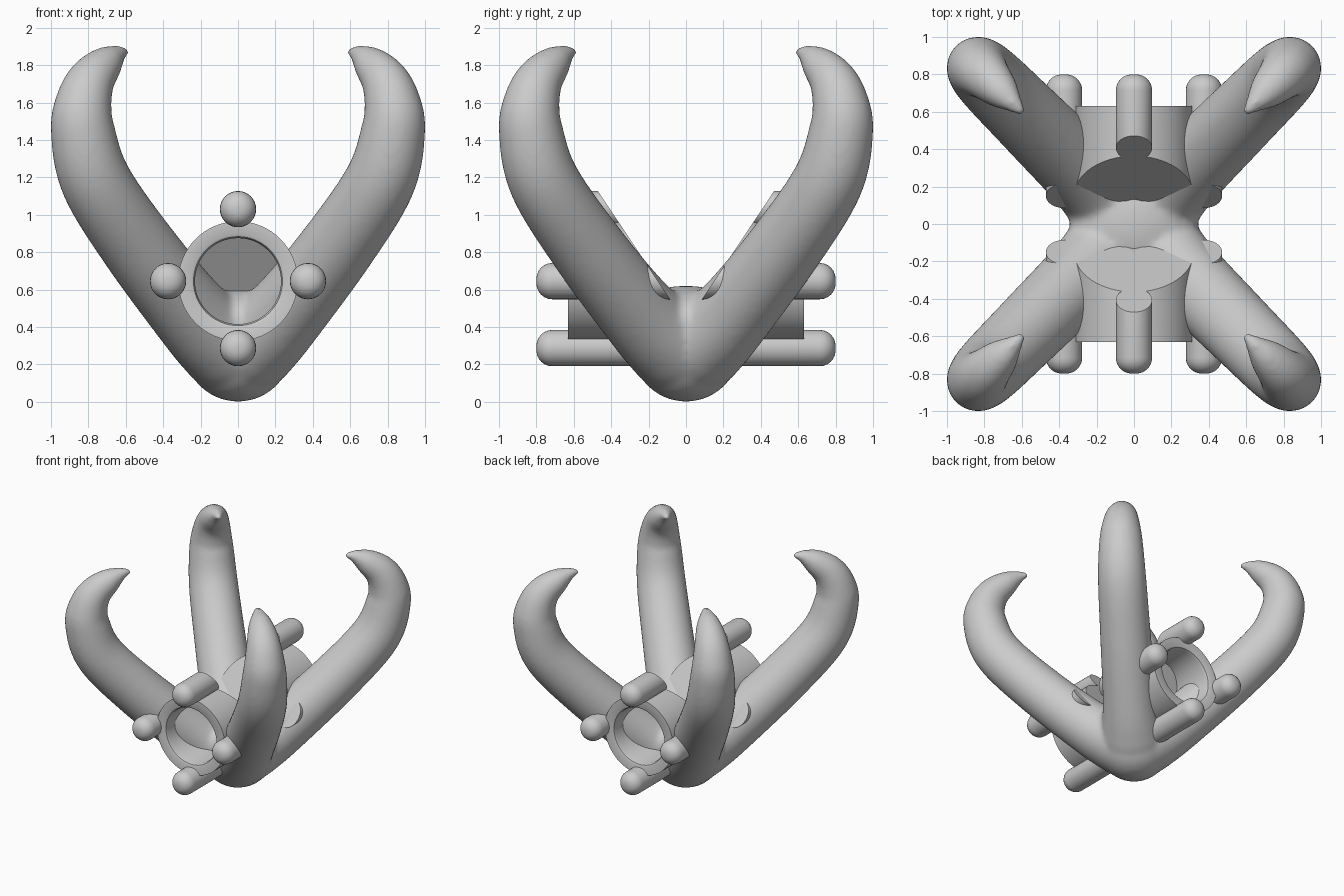
import bpy, bmesh, math
from mathutils import Vector

if "Cube" in bpy.data.objects:
    bpy.data.objects.remove(bpy.data.objects["Cube"])


def finish(bm, name):
    bmesh.ops.recalc_face_normals(bm, faces=bm.faces)
    me = bpy.data.meshes.new(name)
    bm.to_mesh(me)
    bm.free()
    ob = bpy.data.objects.new(name, me)
    bpy.context.collection.objects.link(ob)
    return ob


def loft(bm, rings):
    """Join equal-length point rings with quads and cap both ends."""
    vr = [[bm.verts.new(p) for p in r] for r in rings]
    n = len(vr[0])
    for a, b in zip(vr, vr[1:]):
        for i in range(n):
            j = (i + 1) % n
            bm.faces.new((a[i], a[j], b[j], b[i]))
    bm.faces.new(vr[0])
    bm.faces.new(vr[-1])


def shade(ob, angle=35):
    bpy.ops.object.select_all(action='DESELECT')
    ob.select_set(True)
    bpy.context.view_layer.objects.active = ob
    bpy.ops.object.shade_smooth_by_angle(angle=math.radians(angle))


def slope_y(z):
    """Inner V-shaped cut: distance from the middle at height z."""
    return max(0.0, 0.1 + (z - 0.57) / 1.5)


def lathe_y(name, cx, cz, profile, side, n):
    """Revolve (radius, y, follows_slope) points about an axis along y."""
    bm = bmesh.new()
    rings = []
    for r, y, sloped in profile:
        ring = []
        for i in range(n):
            a = 2 * math.pi * i / n
            x, z = cx + r * math.cos(a), cz + r * math.sin(a)
            ring.append((x, side * (y + (slope_y(z) if sloped else 0)), z))
        rings.append(ring)
    loft(bm, rings)
    ob = finish(bm, name)
    shade(ob)
    return ob


# Four horns on the diagonals: (projected x, z, radius) along the horn
path = [(0.0, 0.29, 0.28), (0.10, 0.34, 0.255), (0.25, 0.47, 0.215),
        (0.54, 0.84, 0.20), (0.76, 1.18, 0.19), (0.83, 1.45, 0.172),
        (0.825, 1.60, 0.152), (0.783, 1.72, 0.128), (0.705, 1.81, 0.095),
        (0.645, 1.857, 0.053), (0.61, 1.87, 0.03)]
pts = [Vector(p) for p in path]
pts = [2 * pts[0] - pts[1]] + pts + [2 * pts[-1] - pts[-2]]
samples = []
for k in range(1, len(pts) - 2):
    p0, p1, p2, p3 = pts[k - 1:k + 3]
    for s in range(8):
        t = s / 8
        samples.append(0.5 * (2 * p1 + (p2 - p0) * t
                              + (2 * p0 - 5 * p1 + 4 * p2 - p3) * t * t
                              + (3 * p1 - p0 - 3 * p2 + p3) * t ** 3))
samples.append(pts[-2])

bm = bmesh.new()
for q in range(4):
    ang = math.pi / 4 + q * math.pi / 2
    out = Vector((math.cos(ang), math.sin(ang), 0))
    across = Vector((-math.sin(ang), math.cos(ang), 0))
    up = Vector((0, 0, 1))
    rings = []
    for i, c in enumerate(samples):
        d = samples[min(i + 1, len(samples) - 1)] - samples[max(i - 1, 0)]
        tan = (out * d.x * math.sqrt(2) + up * d.y).normalized()
        nor = across.cross(tan)
        cen = out * c.x * math.sqrt(2) + up * c.y
        rings.append([cen + c.z * (across * math.cos(a) + nor * math.sin(a))
                      for a in [2 * math.pi * j / 32 for j in range(32)]])
    loft(bm, rings)
    # Rounded horn tip
    tip = bmesh.ops.create_uvsphere(bm, u_segments=16, v_segments=8, radius=samples[-1].z)
    bmesh.ops.translate(bm, verts=tip['verts'], vec=cen)
# Round base and the hub where the horns meet
base = bmesh.ops.create_uvsphere(bm, u_segments=48, v_segments=24, radius=0.29)
bmesh.ops.translate(bm, verts=base['verts'], vec=(0, 0, 0.29))
hub = bmesh.ops.create_uvsphere(bm, u_segments=48, v_segments=24, radius=1)
bmesh.ops.scale(bm, verts=hub['verts'], vec=(0.345, 0.345, 0.2))
bmesh.ops.translate(bm, verts=hub['verts'], vec=(0, 0, 0.42))
horns = finish(bm, "four_horn_body")
rm = horns.modifiers.new("blend", 'REMESH')
rm.mode = 'VOXEL'
rm.voxel_size = 0.015
rm.use_smooth_shade = True
sm = horns.modifiers.new("soften", 'SMOOTH')
sm.factor = 0.5
sm.iterations = 18

# Socket cups and rods, front and back
R = 0.097
rod_profile = [(0.001, 0, True), (R, 0, True)]
for i in range(7):
    a = math.pi / 2 * i / 6
    rod_profile.append((0.012 + 0.085 * math.cos(a), 0.715 + 0.085 * math.sin(a), False))
cup_profile = [(0.001, 0, True), (0.32, 0, True), (0.32, 0.63, False),
               (0.25, 0.63, False), (0.238, 0.624, False), (0.23, 0.60, False),
               (0.23, 0.06, True), (0.001, 0.06, True)]
for label, side in (("front", -1), ("back", 1)):
    lathe_y(label + "_socket", 0, 0.645, cup_profile, side, 64)
    for pos, x, z in (("top", 0, 1.03), ("bottom", 0, 0.287),
                      ("left", -0.374, 0.645), ("right", 0.374, 0.645)):
        lathe_y(f"{label}_{pos}_rod", x, z, rod_profile, side, 32)
